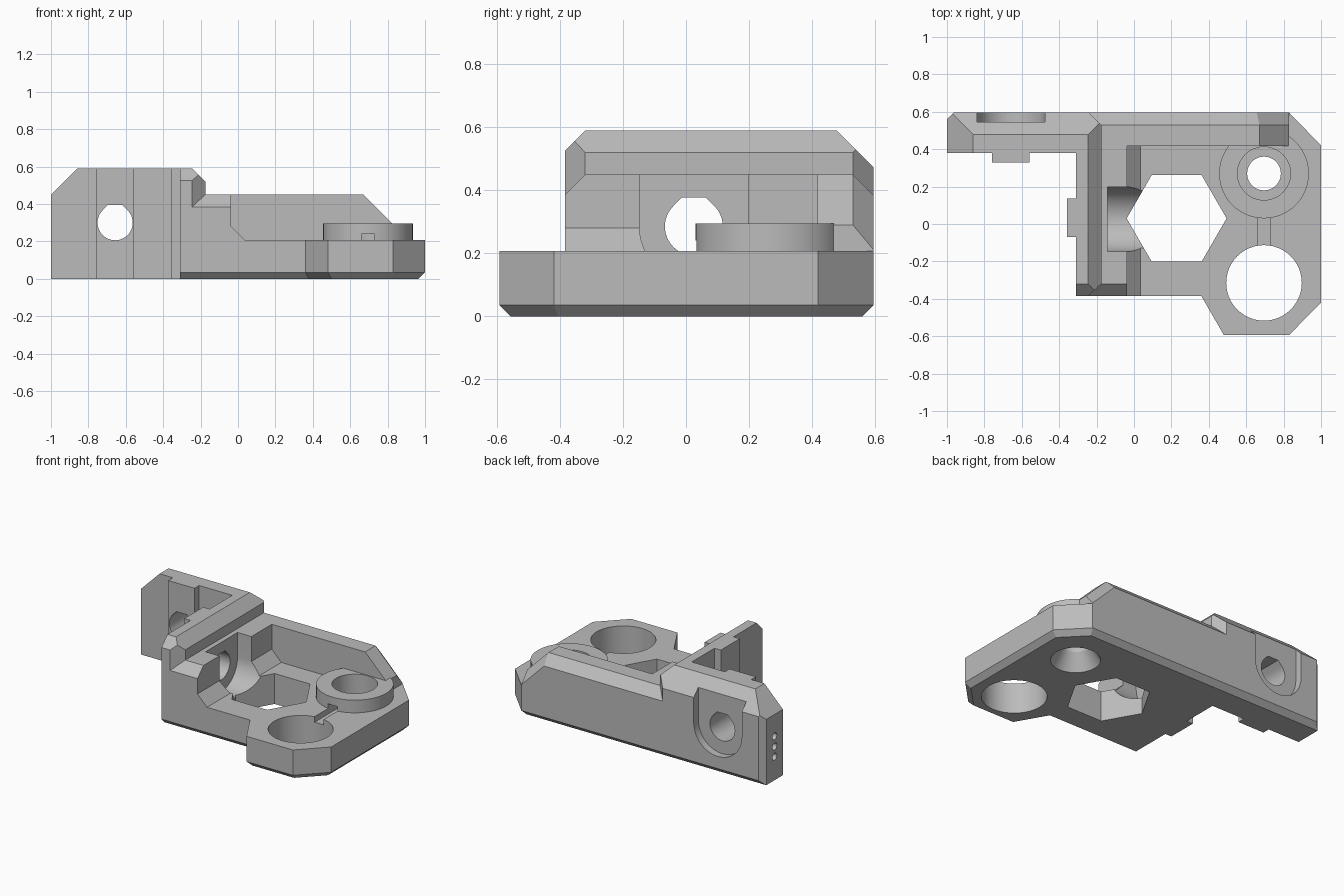
import bpy, bmesh, math
from mathutils import Vector

cube = bpy.data.objects.get("Cube")
if cube:
    bpy.data.objects.remove(cube, do_unlink=True)

grey = bpy.data.materials.new("plain grey")
grey.use_nodes = True
colour = (0.5, 0.5, 0.5, 1)
grey.diffuse_color = colour
grey.node_tree.nodes["Principled BSDF"].inputs["Base Color"].default_value = colour


def prism(name, outline, axis, lo, hi, slices=(), chamfer=None):
    """Extrude an outline along an axis, slice it by planes, bevel chosen edges."""
    place = {"X": lambda u, v, w: (w, u, v),
             "Y": lambda u, v, w: (u, w, v),
             "Z": lambda u, v, w: (u, v, w)}[axis]
    bm = bmesh.new()
    face = bm.faces.new([bm.verts.new(place(u, v, lo)) for u, v in outline])
    moved = bmesh.ops.extrude_face_region(bm, geom=[face])["geom"]
    shift = Vector(place(0, 0, hi - lo))
    for v in moved:
        if isinstance(v, bmesh.types.BMVert):
            v.co += shift
    bmesh.ops.recalc_face_normals(bm, faces=bm.faces[:])
    for point, normal in slices:
        bmesh.ops.bisect_plane(bm, geom=bm.verts[:] + bm.edges[:] + bm.faces[:],
                               plane_co=point, plane_no=normal, clear_outer=True)
        bmesh.ops.holes_fill(bm, edges=[e for e in bm.edges if e.is_boundary])
    if chamfer:
        edges = [e for e in bm.edges if chamfer((e.verts[0].co + e.verts[1].co) / 2)]
        bmesh.ops.bevel(bm, geom=edges, offset=0.035, segments=1, affect="EDGES")
    bmesh.ops.recalc_face_normals(bm, faces=bm.faces[:])
    return finish(name, bm)


def finish(name, bm):
    mesh = bpy.data.meshes.new(name)
    bm.to_mesh(mesh)
    bm.free()
    mesh.materials.append(grey)
    ob = bpy.data.objects.new(name, mesh)
    bpy.context.collection.objects.link(ob)
    return ob


def box(name, x0, x1, y0, y1, z0, z1):
    return prism(name, [(x0, y0), (x1, y0), (x1, y1), (x0, y1)], "Z", z0, z1)


def arc(cu, cv, r, start=0, end=360, n=48):
    closed = end - start == 360
    angles = [math.radians(start + (end - start) * i / n) for i in range(n if closed else n + 1)]
    return [(cu + r * math.cos(a), cv + r * math.sin(a)) for a in angles]


def bolt_hole(cu, cv, r):
    """Round hole with a flattened roof."""
    t = r * math.tan(math.pi / 8)
    return arc(cu, cv, r, 135, 405, 36) + [(cu + t, cv + r), (cu - t, cv + r)]


def head_slot(cu, cv, r):
    """Half-round pocket that is open upward."""
    return arc(cu, cv, r, 180, 360, 24) + [(cu + r, 0.8), (cu - r, 0.8)]


# Base plate with bevelled lower rim
arm_end = [(-0.965, 0.595), (-1, 0.56), (-1, 0.38), (-0.31, 0.38)]
body = prism("bracket_body",
             [(-0.31, -0.385), (0.36, -0.385), (0.48, -0.593), (0.83, -0.593),
              (1, -0.42), (1, 0.42), (0.83, 0.595)] + arm_end, "Z", 0, 0.208,
             chamfer=lambda m: m.z < 0.001 and (m.x > -0.3 or m.y > 0.59))

adds = [
    # Tall side wall and rear arm
    prism("tall_wall",
          [(-0.31, -0.385), (-0.245, -0.385), (-0.175, -0.32), (-0.175, 0.53),
           (-0.24, 0.595)] + arm_end, "Z", 0.1, 0.59,
          [((0, -0.32, 0.59), (0, -1, 1)), ((-0.245, 0, 0.59), (1, 0, 1)),
           ((0, 0.478, 0.59), (0, 1, 1)), ((-0.86, 0, 0.59), (-1, 0, 1))]),
    # Lower step beside the tall wall, with a sloped foot
    prism("wall_step",
          [(-0.25, 0.1), (0.035, 0.1), (0.035, 0.208), (-0.037, 0.28),
           (-0.037, 0.45), (-0.25, 0.45)], "Y", -0.385, 0.5,
          [((0, -0.32, 0.45), (0, -1, 1))]),
    # Rear wall with sloped end
    prism("rear_wall",
          [(-0.25, 0.1), (0.83, 0.1), (0.83, 0.29), (0.67, 0.45), (-0.25, 0.45)],
          "Y", 0.418, 0.595,
          [((0, 0.53, 0.45), (0, 1, 1)), ((0.67, 0.53, 0.45), (1, 1.2, 1))]),
    prism("ring_boss", arc(0.695, 0.27, 0.24), "Z", 0.1, 0.295),
    box("arm_key", -0.76, -0.56, 0.33, 0.42, 0, 0.59),
    box("side_key", -0.358, -0.28, -0.07, 0.135, 0, 0.59),
]

# Countersink under the ring boss
bm = bmesh.new()
bmesh.ops.create_cone(bm, cap_ends=True, segments=48, radius1=0.16, radius2=0.09, depth=0.12)
bmesh.ops.translate(bm, verts=bm.verts[:], vec=(0.695, 0.27, 0.05))
cone = finish("countersink", bm)

cuts = [
    prism("hex_opening", arc(0.228, 0.03, 0.267, n=6), "Z", -0.1, 0.7),
    prism("large_hole", arc(0.695, -0.315, 0.202), "Z", -0.1, 0.5),
    prism("boss_bore", arc(0.695, 0.27, 0.142), "Z", 0.15, 0.5),
    prism("boss_hole", arc(0.695, 0.27, 0.09), "Z", -0.1, 0.5),
    cone,
    box("link_groove", 0.66, 0.73, -0.2, 0.16, 0.17, 0.24),
    prism("side_bolt_hole", bolt_hole(0.025, 0.285, 0.092), "X", -0.5, 0),
    prism("side_head_slot", head_slot(0.025, 0.285, 0.173), "X", -0.142, 0.05),
    prism("arm_bolt_hole", bolt_hole(-0.657, 0.3, 0.094), "Y", 0.2, 0.8),
    prism("arm_head_slot", head_slot(-0.657, 0.3, 0.182), "Y", 0.545, 0.8),
]
# Three pin holes in the arm end
for i in range(3):
    cuts.append(prism("pin_hole", arc(0.47, 0.16 + 0.07 * i, 0.024, n=16), "X", -1.1, -0.86))

bpy.context.view_layer.objects.active = body
for tools, operation in ((adds, "UNION"), (cuts, "DIFFERENCE")):
    for tool in tools:
        mod = body.modifiers.new(tool.name, "BOOLEAN")
        mod.operation = operation
        mod.solver = "EXACT"
        mod.object = tool
        bpy.ops.object.modifier_apply(modifier=mod.name)
        bpy.data.objects.remove(tool, do_unlink=True)

bpy.ops.object.select_all(action="DESELECT")
body.select_set(True)
bpy.ops.object.shade_smooth_by_angle(angle=math.radians(25))
